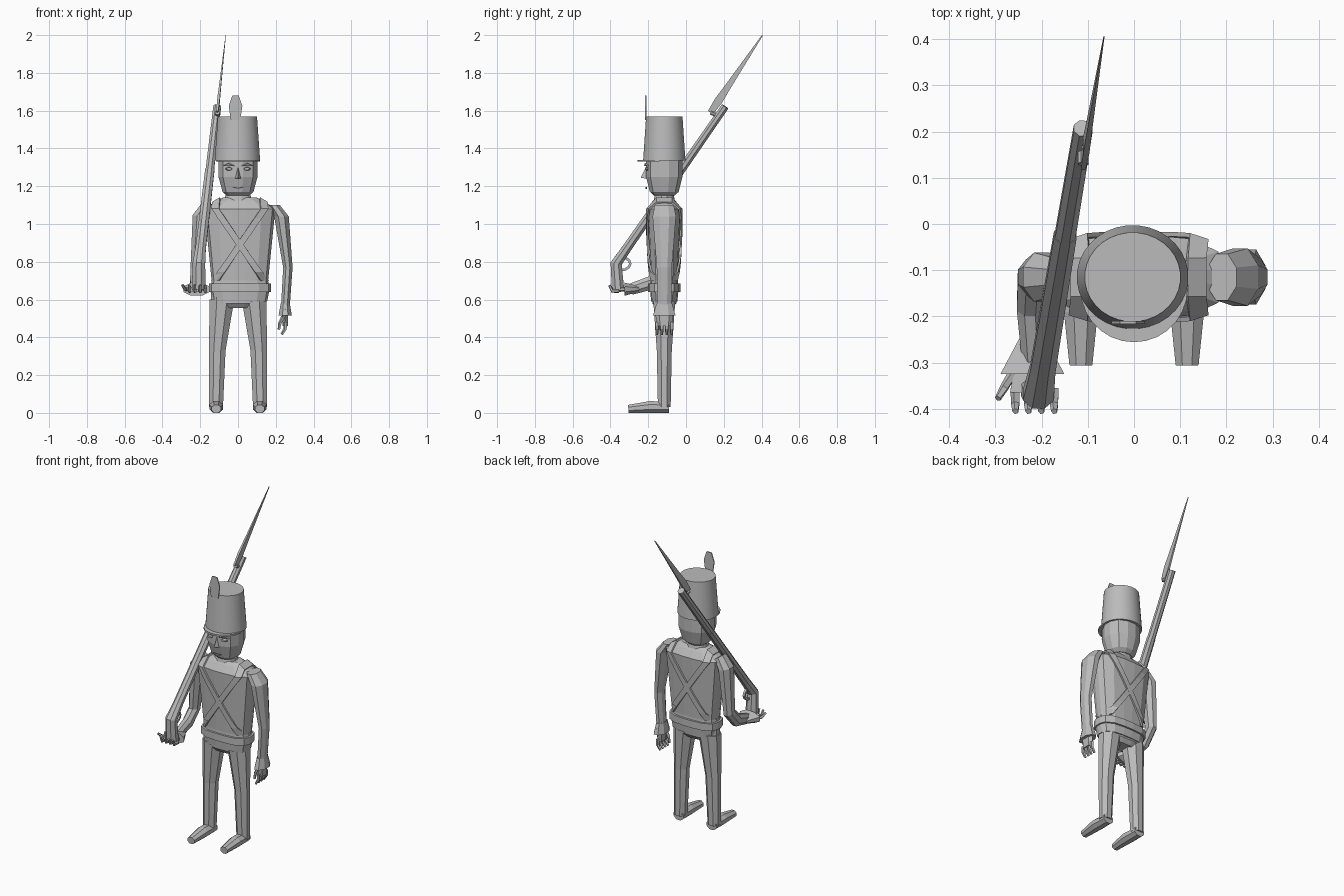
import bpy, bmesh, math
from mathutils import Vector

default_cube = bpy.data.objects.get("Cube")
if default_cube:
    bpy.data.objects.remove(default_cube, do_unlink=True)

shade = (.5, .5, .5, 1)
grey = bpy.data.materials.new("plain grey")
grey.use_nodes = True
grey.diffuse_color = shade
grey.node_tree.nodes["Principled BSDF"].inputs["Base Color"].default_value = shade

SPINE = -.115
SIDES = (("left", 1), ("right", -1))


def make(name, verts, faces, thickness=0):
    """Mesh object from points and faces, optionally thickened."""
    mesh = bpy.data.meshes.new(name)
    mesh.from_pydata([tuple(vert) for vert in verts], [], faces)
    bm = bmesh.new()
    bm.from_mesh(mesh)
    bmesh.ops.recalc_face_normals(bm, faces=bm.faces)
    bm.to_mesh(mesh)
    bm.free()
    mesh.materials.append(grey)
    obj = bpy.data.objects.new(name, mesh)
    bpy.context.collection.objects.link(obj)
    if thickness:
        solid = obj.modifiers.new("thickness", 'SOLIDIFY')
        solid.thickness = thickness
        solid.offset = 0
    return obj


def plate(name, points, thickness):
    return make(name, points, [tuple(range(len(points)))], thickness)


def limb(name, points, radii, flat=1, sides=8, power=2, follow=False):
    """Skin rings along a path; rings are level, or square to the path."""
    verts, faces = [], []
    points = [Vector(point) for point in points]
    last = len(points) - 1
    for i, (centre, radius) in enumerate(zip(points, radii)):
        axis = Vector((0, 0, 1))
        if follow:
            axis = (points[min(i + 1, last)] - points[max(i - 1, 0)]).normalized()
        across = Vector((1, 0, 0))
        across = (across - axis * across.dot(axis)).normalized()
        depth = axis.cross(across) * flat
        for k in range(sides):
            angle = math.tau * (k + .5) / sides
            c, s = math.cos(angle), math.sin(angle)
            reach = radius * (abs(c) ** power + abs(s) ** power) ** (-1 / power)
            verts.append(centre + (across * c + depth * s) * reach)
    for start in range(0, last * sides, sides):
        for k in range(sides):
            n = (k + 1) % sides
            faces.append((start + k, start + n, start + sides + n, start + sides + k))
    faces.append(tuple(range(sides)))
    faces.append(tuple(range(last * sides, len(verts))))
    return make(name, verts, faces)


def column(name, heights, radii, flat=1, sides=12, power=3, x=0):
    """Upright part centred on the spine."""
    return limb(name, [(x, SPINE, z) for z in heights], radii, flat, sides, power)


def finger(name, knuckle, direction, curl):
    joint = knuckle + direction * .035
    tip = joint + (direction + curl * 2).normalized() * .035
    limb(name, [knuckle, joint, tip], [.011, .01, .007], sides=5, follow=True)


# Jacket, widening evenly from waist to shoulder
WAIST, SHOULDER, DEPTH, MIDDLE = .7, 1.08, .48, .01


def jacket_half(z):
    return .15 + (z - WAIST) * .1


column("jacket", [.59, .65, WAIST, SHOULDER, 1.12, 1.14],
       [.145, .157, jacket_half(WAIST), jacket_half(SHOULDER), .13, .09], DEPTH, 16, x=MIDDLE)
column("belt", [.64, .685], [.164, .164], .52, 16, x=MIDDLE)
column("collar", [1.1, 1.15], [.085, .07], .75, power=2)
column("neck", [1.1, 1.2], [.054, .054], sides=8, power=2)


def jacket_surface(x, z, side):
    """Point just off the front (-1) or back (+1) of the jacket."""
    half = jacket_half(z)
    bulge = (1 - abs(x / half) ** 3) ** (1 / 3)
    return Vector((MIDDLE + x, SPINE + side * (half * DEPTH * bulge + .007), z))


# Crossed straps, up the front, over the shoulder and down the back
EDGES = (-.02, .02)
steps = [i / 8 for i in range(9)]
for label, s in SIDES:
    verts = []
    for side, order in ((-1, steps), (1, reversed(steps))):
        for t in order:
            centre, z = s * .13 * (t * 2 - 1), WAIST + (SHOULDER - WAIST) * t
            verts += [jacket_surface(centre + edge, z, side) for edge in EDGES]
        if side < 0:
            for y in (SPINE - .04, SPINE + .04):
                verts += [(MIDDLE + s * .125 + edge, y, 1.125 - s * edge * .6) for edge in EDGES]
    quads = [(i, i + 1, i + 3, i + 2) for i in range(0, len(verts) - 2, 2)]
    make(label + "_cross_strap", verts, quads, .01)

# Trousers and shoes
column("hips", [.555, .58, .64], [.1, .145, .145], .44)
for label, s in SIDES:
    limb(label + "_leg", [(s * x, SPINE, z) for x, z in ((.117, .03), (.11, .33), (.085, .6))],
         [.039, .046, .068], .9, power=2.5)
    sole = [.034, .037, .025]
    limb(label + "_shoe", [(s * .115, y, r * .85) for y, r in zip((-.09, -.19, -.305), sole)],
         sole, .85, power=4, follow=True)

# Left arm hanging at the side
wrist = Vector((.25, SPINE, .55))
down, inward = Vector((0, 0, -1)), Vector((-1, 0, 0))
limb("left_sleeve", [wrist, (.264, SPINE, .77), (.23, SPINE, 1.04), (.19, SPINE, 1.1)],
     [.025, .027, .042, .034], 1.6)
limb("left_cuff", [wrist + down * .035, wrist - down * .03], [.038, .026], 1.7)
limb("left_palm", [wrist, wrist + down * .09], [.018, .014], 2.8, 6, 4)
for i in range(4):
    finger("left_finger", wrist + Vector((0, (i - 1.5) * .026, -.07)), down, inward * .3)
finger("left_thumb", wrist + Vector((-.01, -.03, -.04)), down + inward * .5, down)

# Right arm, bent forward to carry the gun
hand = Vector((-.22, -.29, .655))
forward = Vector((0, -1, 0))
limb("right_sleeve", [(-.16, SPINE, 1.1), (-.2, SPINE, 1.04), (-.222, SPINE, .76), (-.225, -.18, .69), hand],
     [.034, .044, .032, .031, .025], 1.3, follow=True)
limb("right_cuff", [hand - forward * .04, hand + forward * .035], [.032, .075], .5, follow=True)
limb("right_palm", [hand, hand + forward * .075], [.034, .05], .3, 6, 4, True)
for i in range(4):
    finger("right_finger", hand + Vector(((i - 1.3) * .028, -.065, -.01)), forward, -down)
finger("right_thumb", hand + Vector((-.04, -.03, 0)), forward + inward * .6, -down * .5)

# Gun resting on the right shoulder
butt = Vector((-.207, -.37, .79))
muzzle = Vector((-.11, .207, 1.622))
middle = butt.lerp(muzzle, .6)
limb("gun_stock", [(-.208, -.36, .655), butt, butt.lerp(muzzle, .1), middle],
     [.037, .034, .028, .025], .9, power=3, follow=True)
limb("gun_barrel", [middle, muzzle], [.024, .022], follow=True)
arc = [i * math.pi / 6 for i in range(7)]
limb("trigger_guard", [(-.2, -.345 + math.sin(a) * .05, .79 + math.cos(a) * .035) for a in arc],
     [.008] * len(arc), sides=4, power=4, follow=True)

# Bayonet blade and its socket
socket = Vector((-.11, .155, 1.58))
heel = Vector((-.11, .13, 1.59))
tip = Vector((-.065, .405, 2))
limb("bayonet", [heel, heel.lerp(tip, .15), heel.lerp(tip, .35), tip],
     [.006, .008, .006, .001], 3.2, 4, 4, True)
limb("bayonet_socket", [socket, heel], [.012, .012], follow=True)

# Head and face
column("head", [1.15, 1.17, 1.25, 1.34], [.06, .083, .105, .105], .93, power=2.5)
FACE = SPINE - .095
bridge, nose_tip = (0, FACE, 1.305), (0, FACE - .03, 1.245)
nostrils = [(s * .016, FACE, 1.24) for label, s in SIDES]
make("nose", [bridge, nose_tip] + nostrils, [(0, 1, 2), (0, 1, 3), (1, 2, 3), (0, 2, 3)])
for label, s in SIDES:
    eye = Vector((s * .047, FACE + .01, 1.292))
    limb(label + "_eye", [eye, eye + forward * .017], [.02, .014], .5, follow=True)
    plate(label + "_brow", [(s * .02, FACE - .008, 1.308), (s * .05, FACE - .005, 1.322),
                            (s * .08, FACE + .01, 1.308)], .008)
plate("mouth", [(-.03, FACE, 1.195), (.03, FACE, 1.195), (0, FACE, 1.185)], .008)

# Tall hat with peak and plume
BRIM, CROWN = 1.335, 1.57
hat = column("hat", [BRIM, CROWN], [.121, .104], .93, 32, 2, -.003)
bpy.context.view_layer.objects.active = hat
hat.select_set(True)
bpy.ops.object.shade_smooth_by_angle()
half_turn = [math.pi * (1 + i / 14) for i in range(15)]
plate("hat_peak", [(.116 * math.cos(a), SPINE - .025 + .116 * math.sin(a), BRIM) for a in half_turn], .01)
plume = [(.025, CROWN - .02), (.036, 1.625), (.017, 1.68)]
outline = [(-.013 - w, z) for w, z in plume] + [(-.013 + w, z) for w, z in reversed(plume)]
plate("plume", [(x, SPINE - .098, z) for x, z in outline], .006)
